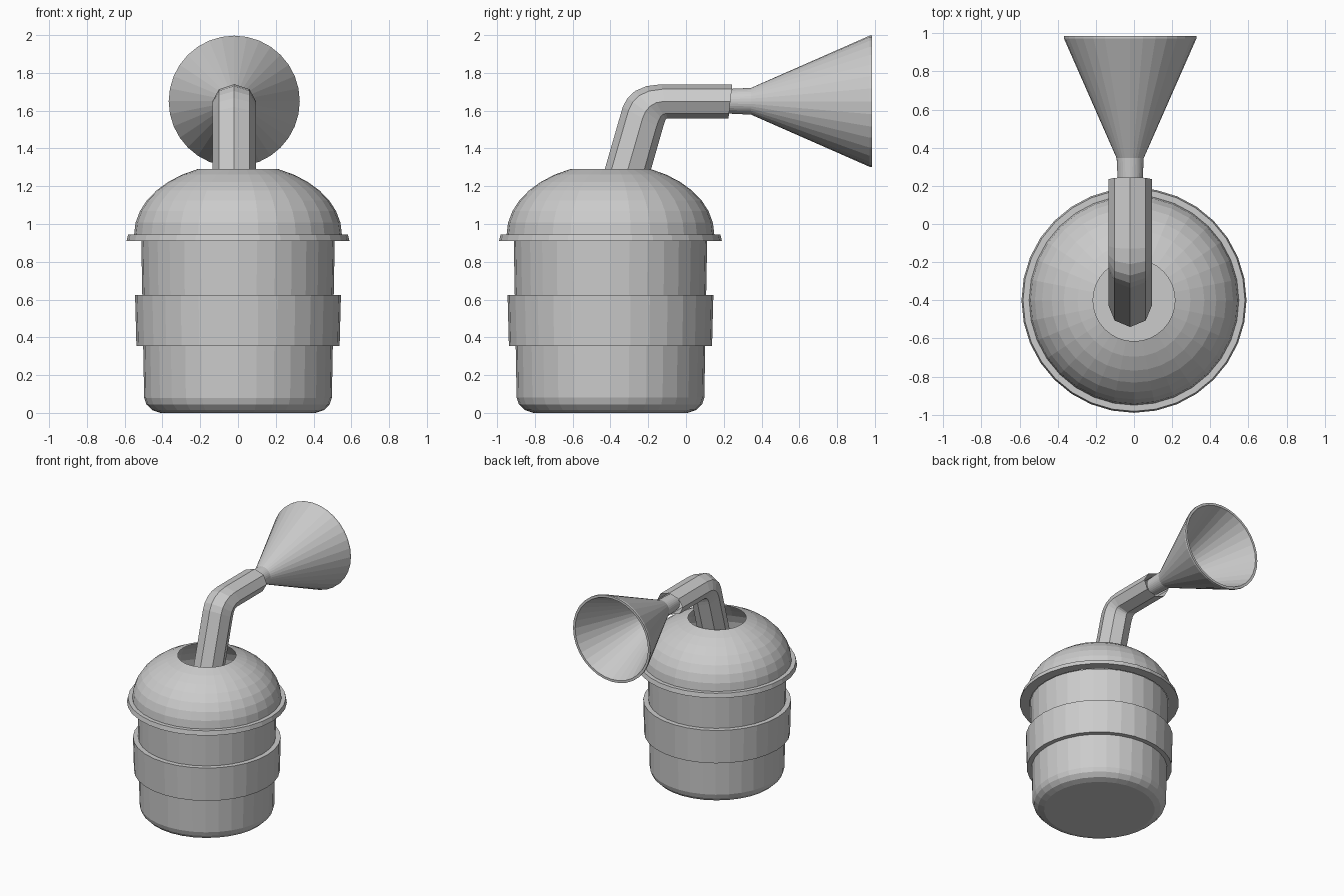
import bpy, bmesh, math
from mathutils import Vector, Matrix

if "Cube" in bpy.data.objects:
    bpy.data.objects.remove(bpy.data.objects["Cube"])

CUP_Y = -0.40      # cup axis
STRAW_X = -0.02    # straw and funnel are slightly off centre
STRAW_Z = 1.65


def skin(name, rings, cap_first=False, close=False):
    """Join equal-length rings of points with quads."""
    bm = bmesh.new()
    loops = [[bm.verts.new(p) for p in ring] for ring in rings]
    pairs = list(zip(loops, loops[1:]))
    if close:
        pairs.append((loops[-1], loops[0]))
    n = len(loops[0])
    for a, b in pairs:
        for i in range(n):
            j = (i + 1) % n
            bm.faces.new((a[i], a[j], b[j], b[i]))
    if cap_first:
        bm.faces.new(loops[0][::-1])
    bmesh.ops.recalc_face_normals(bm, faces=bm.faces)
    mesh = bpy.data.meshes.new(name)
    bm.to_mesh(mesh)
    bm.free()
    obj = bpy.data.objects.new(name, mesh)
    bpy.context.collection.objects.link(obj)
    return obj


def lathe(name, profile, matrix, sides=32, **kw):
    """Spin (radius, height) points round the local z axis."""
    turns = [2 * math.pi * i / sides for i in range(sides)]
    rings = [[matrix @ Vector((r * math.cos(t), r * math.sin(t), h)) for t in turns]
             for r, h in profile]
    return skin(name, rings, **kw)


upright = Matrix.Translation((0, CUP_Y, 0))

# Cup: open top, rounded foot
lathe("cup", [(0.41, 0), (0.455, 0.015), (0.485, 0.045), (0.497, 0.08),
              (0.512, 0.91)], upright, cap_first=True)

# Sleeve round the middle of the cup
lathe("sleeve", [(0.50, 0.355), (0.538, 0.355), (0.545, 0.625), (0.507, 0.625)],
      upright, close=True)

# Domed lid with a rim and an open hole
dome = []
for i in range(8):
    a = math.radians(67 * i / 7)
    dome.append((0.55 * math.cos(a), 0.945 + 0.375 * math.sin(a)))
lathe("lid", [(0.515, 0.91), (0.59, 0.91), (0.582, 0.945)] + dome, upright)

# Bent octagonal straw: outer and inner bend edges as (y, z)
outer = [(-0.54, 0.91), (-0.335, 1.62), (-0.31, 1.667), (-0.27, 1.704),
         (-0.21, 1.73), (-0.13, 1.74), (0.245, 1.74)]
inner = [(-0.31, 0.85), (-0.125, 1.50), (-0.118, 1.525), (-0.112, 1.543),
         (-0.107, 1.554), (-0.10, 1.56), (0.225, 1.56)]
rings = []
for o, i in zip(outer, inner):
    top, low = Vector((STRAW_X, *o)), Vector((STRAW_X, *i))
    mid, half = (top + low) / 2, (top - low) / 2
    rings.append([mid + half * math.cos(k * math.pi / 4)
                  + Vector((0.115 * math.sin(k * math.pi / 4), 0, 0)) for k in range(8)])
skin("straw", rings)

# Funnel on the straw end, opening towards +y
along_y = Matrix.Translation((STRAW_X, 0, STRAW_Z)) @ Matrix.Rotation(-math.pi / 2, 4, 'X')
lathe("funnel", [(0.064, 0.20), (0.071, 0.345), (0.347, 0.972), (0.347, 0.985),
                 (0.328, 0.985), (0.058, 0.355), (0.052, 0.20)], along_y, close=True)
